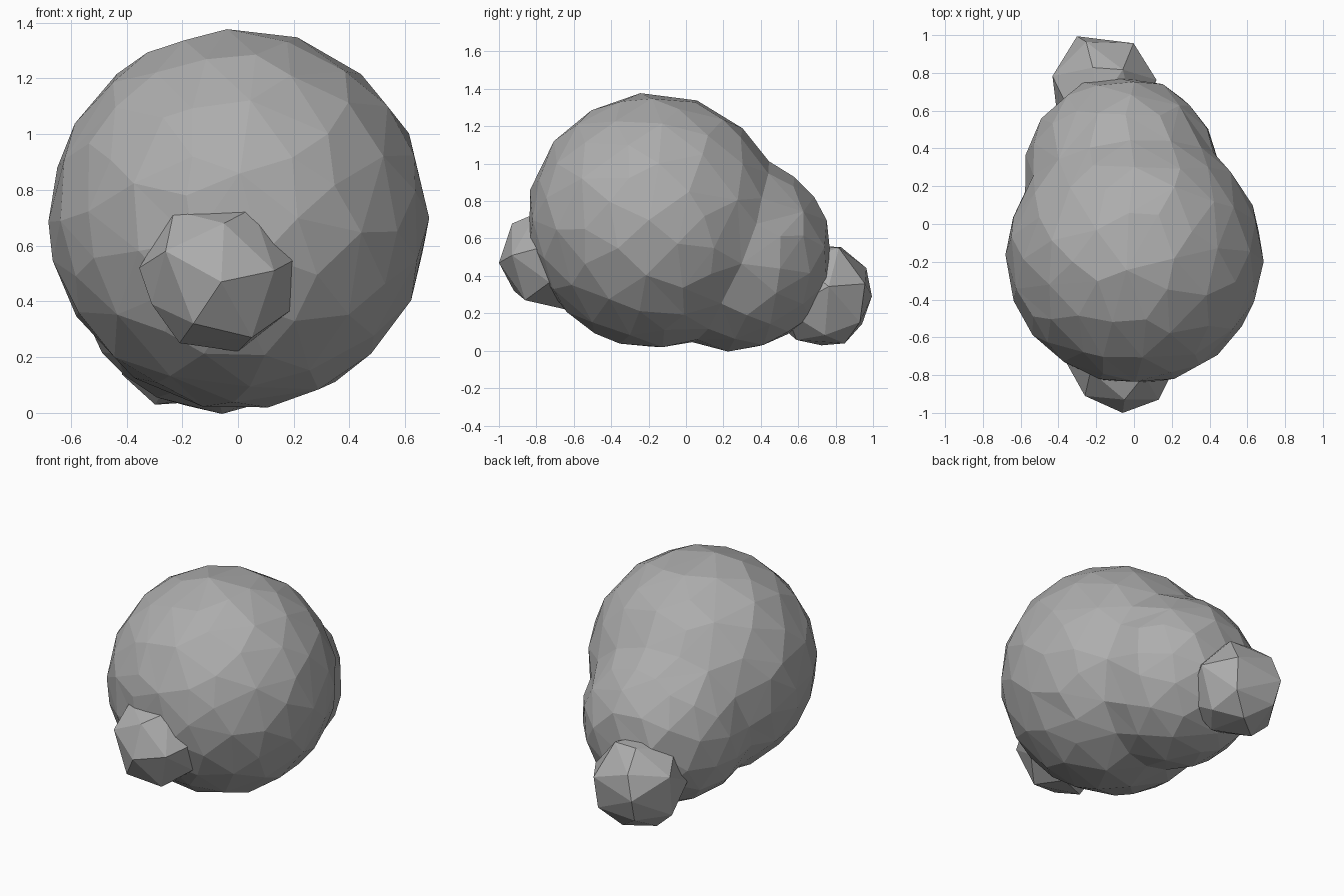
import bpy, bmesh
from mathutils import Vector, Matrix

if "Cube" in bpy.data.objects:
    bpy.data.objects.remove(bpy.data.objects["Cube"])

# Mid grey shared by all lumps
grey = bpy.data.materials.new("stone_grey")
grey.diffuse_color = (0.42, 0.42, 0.42, 1)
grey.use_nodes = True
grey.node_tree.nodes["Principled BSDF"].inputs["Base Color"].default_value = grey.diffuse_color


def finish(name, bm):
    bmesh.ops.recalc_face_normals(bm, faces=bm.faces)
    mesh = bpy.data.meshes.new(name)
    bm.to_mesh(mesh)
    bm.free()
    mesh.materials.append(grey)
    obj = bpy.data.objects.new(name, mesh)
    bpy.context.collection.objects.link(obj)
    return obj


def balls(name, specs, detail):
    """One mesh made of several (centre, radius) balls."""
    bm = bmesh.new()
    for centre, radius in specs:
        mat = Matrix.Translation(Vector(centre)) @ Matrix.Rotation(0.5, 4, Vector((1, 0.6, 0.3)))
        bmesh.ops.create_icosphere(bm, subdivisions=detail, radius=radius, matrix=mat)
    return finish(name, bm)


def reduce_faces(obj, ratio):
    dec = obj.modifiers.new("coarse_facets", 'DECIMATE')
    dec.ratio = ratio
    dec.use_collapse_triangulate = True


# Large main lump fused with the lower lump on its back, cut down to big facets
body = balls("main_lump", [((0.003, -0.17, 0.695), 0.68),
                           ((-0.065, 0.27, 0.515), 0.515)], 4)
fuse = body.modifiers.new("fuse", 'REMESH')
fuse.mode = 'VOXEL'
fuse.voxel_size = 0.05
reduce_faces(body, 0.04)

# Small round knob at the back
knob = balls("back_knob", [((-0.17, 0.73, 0.295), 0.275)], 3)
reduce_faces(knob, 0.12)

# Small chunky knob at the front, hulled from its corner points
corners = [
    (-0.06, -1.0, 0.47), (0.13, -0.93, 0.51), (-0.16, -0.92, 0.32),
    (0.05, -0.86, 0.27), (0.195, -0.80, 0.545), (0.185, -0.73, 0.365),
    (0.0, -0.64, 0.22), (-0.21, -0.75, 0.25), (-0.31, -0.77, 0.39),
    (-0.355, -0.74, 0.52), (-0.26, -0.91, 0.58), (-0.23, -0.78, 0.725),
    (-0.05, -0.93, 0.68), (0.055, -0.80, 0.735), (-0.08, -0.50, 0.50)]
bm = bmesh.new()
for c in corners:
    bm.verts.new(c)
bmesh.ops.convex_hull(bm, input=bm.verts[:])
finish("front_knob", bm)
